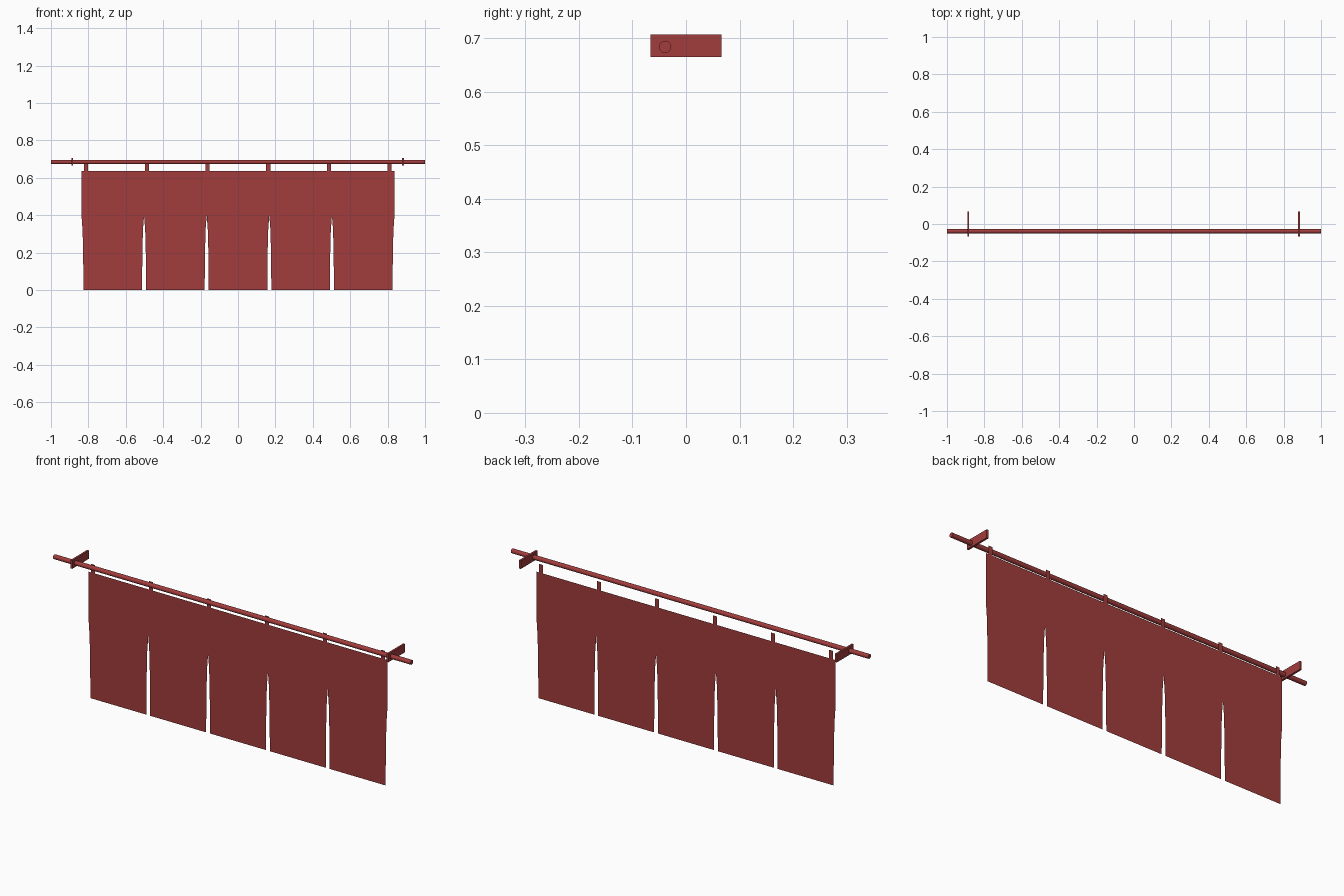
import bpy, bmesh, math

if "Cube" in bpy.data.objects:
    bpy.data.objects.remove(bpy.data.objects["Cube"])

red = bpy.data.materials.new("red_cloth")
red.diffuse_color = (0.36, 0.045, 0.045, 1)
red.use_nodes = True
red.node_tree.nodes["Principled BSDF"].inputs["Base Color"].default_value = red.diffuse_color


def new_object(name, bm):
    mesh = bpy.data.meshes.new(name)
    bm.to_mesh(mesh)
    bm.free()
    mesh.materials.append(red)
    ob = bpy.data.objects.new(name, mesh)
    bpy.context.collection.objects.link(ob)
    return ob


# Split cloth: one strip per panel, tapering below the slit tops
TOP, SLIT, HALF, PANELS = 0.637, 0.40, 0.837, 5
width = 2 * HALF / PANELS
inset = [(0.0, 0.011), (0.2, 0.009), (0.32, 0.006), (SLIT, 0.0), (TOP, 0.0)]
bm = bmesh.new()
for i in range(PANELS):
    x0, x1 = -HALF + i * width, -HALF + (i + 1) * width
    rows = [(bm.verts.new((x0 + d, 0, z)), bm.verts.new((x1 - d, 0, z)))
            for z, d in inset]
    for (a, b), (c, d) in zip(rows, rows[1:]):
        bm.faces.new((a, b, d, c))
bmesh.ops.remove_doubles(bm, verts=bm.verts, dist=1e-5)
new_object("curtain", bm)

# Flat hanging tabs behind the rod
for i in range(6):
    x = -0.812 + i * 0.3245
    bm = bmesh.new()
    bm.faces.new([bm.verts.new((x + dx, 0, z)) for dx, z in
                  ((-0.011, TOP), (0.011, TOP), (0.011, 0.68), (-0.011, 0.68))])
    new_object(f"hanging_tab_{i + 1}", bm)

# Rod along x
bpy.ops.mesh.primitive_cylinder_add(vertices=24, radius=0.0115, depth=2,
                                    location=(0, -0.039, 0.684),
                                    rotation=(0, math.pi / 2, 0))
rod = bpy.context.object
rod.name = "rod"
rod.data.materials.append(red)
bpy.ops.object.shade_smooth_by_angle()

# Wall brackets pierced by the rod
for side, x in (("left", -0.886), ("right", 0.883)):
    bpy.ops.mesh.primitive_cube_add(size=1, location=(x, 0, 0.686))
    bracket = bpy.context.object
    bracket.name = f"bracket_{side}"
    bracket.scale = (0.01, 0.133, 0.042)
    bracket.data.materials.append(red)
